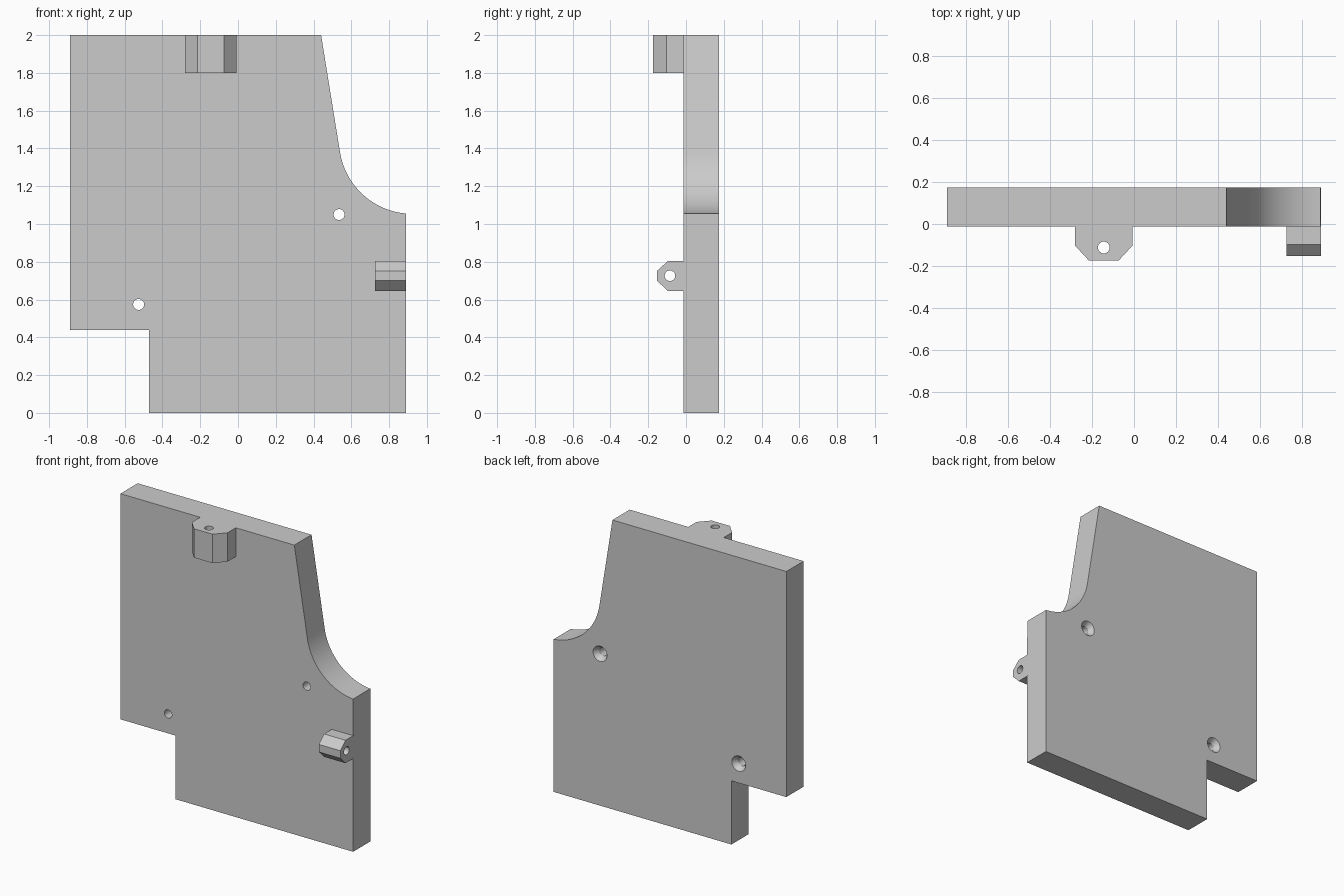
import bpy, bmesh, math
from mathutils import Vector

old = bpy.data.objects.get("Cube")
if old:
    bpy.data.objects.remove(old, do_unlink=True)

grey = bpy.data.materials.new("light grey")
grey.use_nodes = True
colour = (0.6, 0.6, 0.6, 1)
grey.diffuse_color = colour
grey.node_tree.nodes["Principled BSDF"].inputs["Base Color"].default_value = colour

FRONT, BACK = -0.013, 0.175
AXES = {"x": (1, 2, 0), "y": (0, 2, 1), "z": (0, 1, 2)}  # profile u, v, then depth


def loft(name, axis, sections):
    """Solid through a list of (depth, profile points) along one axis."""
    bm = bmesh.new()
    iu, iv, iw = AXES[axis]
    rings = []
    for depth, points in sections:
        ring = []
        for u, v in points:
            co = Vector()
            co[iu], co[iv], co[iw] = u, v, depth
            ring.append(bm.verts.new(co))
        rings.append(ring)
    for a, b in zip(rings, rings[1:]):
        for i in range(len(a)):
            j = (i + 1) % len(a)
            bm.faces.new((a[i], a[j], b[j], b[i]))
    bm.faces.new(rings[0])
    bm.faces.new(rings[-1])
    bmesh.ops.recalc_face_normals(bm, faces=bm.faces)
    mesh = bpy.data.meshes.new(name)
    bm.to_mesh(mesh)
    bm.free()
    mesh.materials.append(grey)
    obj = bpy.data.objects.new(name, mesh)
    bpy.context.collection.objects.link(obj)
    return obj


def prism(name, axis, points, lo, hi):
    return loft(name, axis, [(lo, points), (hi, points)])


def arc(cu, cv, r, start, end, steps):
    angles = [math.radians(start + (end - start) * i / steps) for i in range(steps + 1)]
    return [(cu + r * math.cos(a), cv + r * math.sin(a)) for a in angles]


def circle(cu, cv, r):
    return arc(cu, cv, r, 0, 360, 32)[:-1]


def combine(target, tool, operation):
    """Apply a boolean and discard the tool."""
    tool.hide_render = True
    mod = target.modifiers.new(operation, "BOOLEAN")
    mod.operation, mod.object, mod.solver = operation, tool, "EXACT"
    bpy.context.view_layer.objects.active = target
    bpy.ops.object.modifier_apply(modifier=mod.name)
    bpy.data.objects.remove(tool, do_unlink=True)


# Plate with a lower corner notch and a curved shoulder
outline = [(-0.47, 0), (0.89, 0)]
outline += arc(0.923, 1.442, 0.388, 265, 189.2, 28)
outline += [(0.44, 2), (-0.89, 2), (-0.89, 0.44), (-0.47, 0.44)]
plate = prism("mounting_plate", "y", outline, FRONT, BACK)

# Chamfered top lug, hole running vertically
root = FRONT + 0.03
top_lug = prism("top_lug", "z", [
    (-0.28, root), (-0.28, -0.104), (-0.214, -0.175),
    (-0.074, -0.175), (-0.008, -0.104), (-0.008, root)], 1.8, 2)
combine(plate, top_lug, "UNION")
combine(plate, prism("top_lug_hole", "z", circle(-0.144, -0.112, 0.028), 1.7, 2.1), "DIFFERENCE")

# Chamfered side lug, hole running sideways
side_lug = prism("side_lug", "x", [
    (root, 0.645), (-0.097, 0.645), (-0.153, 0.7),
    (-0.153, 0.752), (-0.097, 0.803), (root, 0.803)], 0.726, 0.89)
combine(plate, side_lug, "UNION")
combine(plate, prism("side_lug_hole", "x", circle(-0.085, 0.726, 0.028), 0.6, 1), "DIFFERENCE")

# Screw holes, countersunk from the back
for x, z in ((0.535, 1.05), (-0.526, 0.574)):
    small, large = circle(x, z, 0.029), circle(x, z, 0.053)
    screw = loft("screw_hole", "y", [
        (FRONT - 0.1, small), (BACK - 0.035, small), (BACK, large), (BACK + 0.05, large)])
    combine(plate, screw, "DIFFERENCE")

# Smooth curves, crisp edges
bpy.ops.object.select_all(action="DESELECT")
plate.select_set(True)
bpy.context.view_layer.objects.active = plate
bpy.ops.object.shade_smooth_by_angle(angle=math.radians(25))
